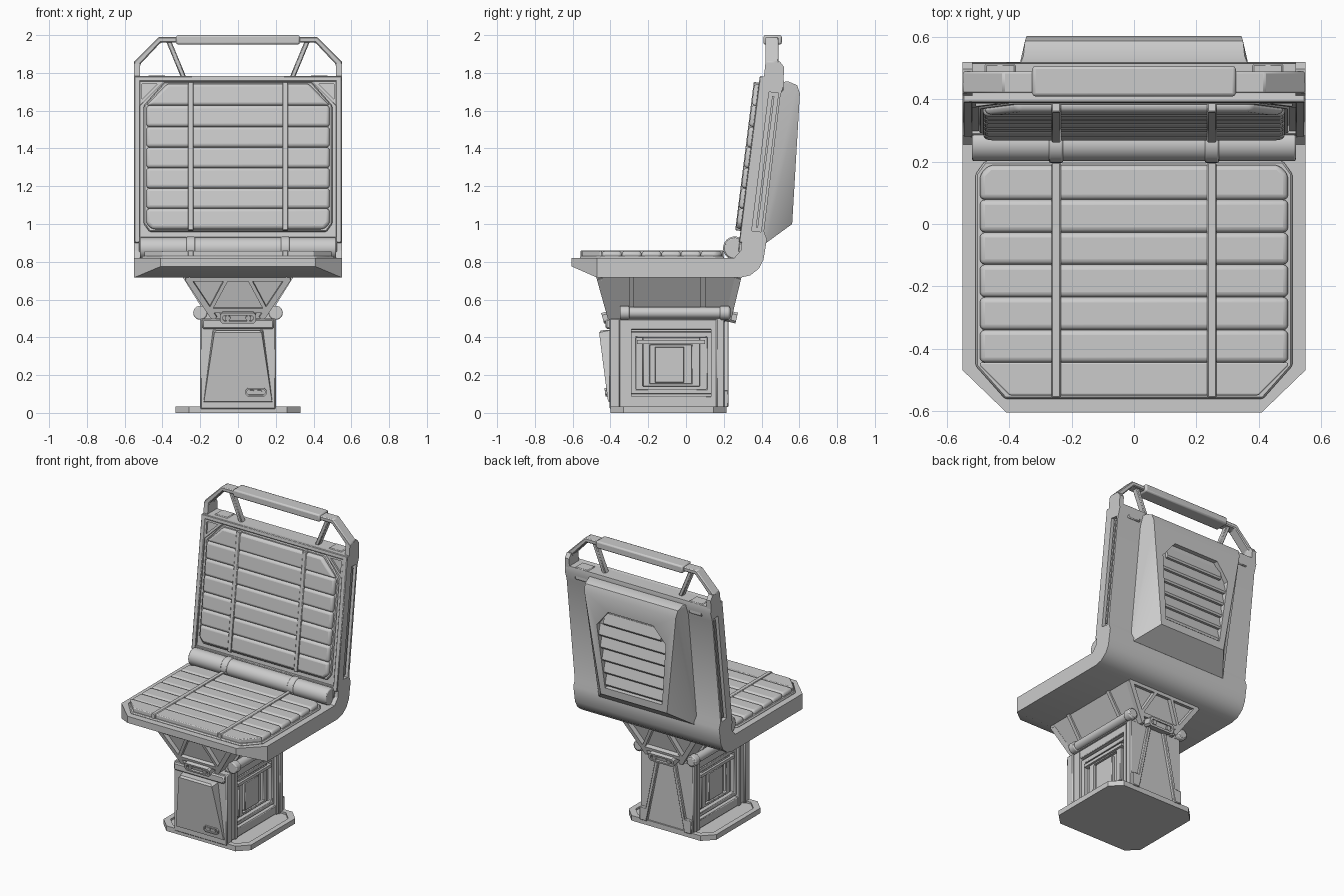
import bpy, bmesh, math
from mathutils import Matrix, Vector

if "Cube" in bpy.data.objects:
    bpy.data.objects.remove(bpy.data.objects["Cube"])


def plane(origin, slope=0.0, rear=False):
    """Local frame: x across, v up the tilted panel, w outward (front or rear)."""
    v = Vector((0, slope, 1)).normalized()
    x = Vector((-1 if rear else 1, 0, 0))
    w = x.cross(v)
    m = Matrix((x, v, w)).transposed().to_4x4()
    m.translation = Vector(origin)
    return m


FLAT = Matrix()
SIDE = Matrix(((0, 0, 1, 0), (1, 0, 0, 0), (0, 1, 0, 0), (0, 0, 0, 1)))  # (y, z, x)
FRONT = plane((0, 0, 0))                      # (x, z, -y)
SEAT = Matrix.Translation((0, 0, 0.815))
BACK = plane((0, 0.302, 0.96), 0.125)
REAR = plane((0, 0.56, 1.0), 0.058, True)


def finish(name, bm, m, bevel=0, seg=1):
    bm.transform(m)
    bmesh.ops.recalc_face_normals(bm, faces=bm.faces)
    me = bpy.data.meshes.new(name)
    bm.to_mesh(me)
    bm.free()
    ob = bpy.data.objects.new(name, me)
    bpy.context.collection.objects.link(ob)
    if bevel:
        b = ob.modifiers.new("bevel", 'BEVEL')
        b.width, b.segments, b.angle_limit = bevel, seg, math.radians(30)
    return ob


def prism(name, pts, c0, c1, m=FLAT, bevel=0, seg=1):
    bm = bmesh.new()
    lo, hi = ([bm.verts.new((a, b, c)) for a, b in pts] for c in (c0, c1))
    bm.faces.new(lo)
    bm.faces.new(hi)
    for i in range(len(pts)):
        j = (i + 1) % len(pts)
        bm.faces.new((lo[i], lo[j], hi[j], hi[i]))
    return finish(name, bm, m, bevel, seg)


def ring(name, outer, inner, c0, c1, m=FLAT, bevel=0):
    bm = bmesh.new()
    L = [[bm.verts.new((a, b, c)) for a, b in p] for p, c in
         ((outer, c0), (outer, c1), (inner, c1), (inner, c0))]
    n = len(outer)
    for k in range(4):
        for i in range(n):
            j = (i + 1) % n
            bm.faces.new((L[k][i], L[k][j], L[(k + 1) % 4][j], L[(k + 1) % 4][i]))
    return finish(name, bm, m, bevel)


def hull(name, pts, m=FLAT, bevel=0):
    bm = bmesh.new()
    for p in pts:
        bm.verts.new(p)
    bmesh.ops.convex_hull(bm, input=bm.verts)
    bmesh.ops.dissolve_limit(bm, angle_limit=0.01, verts=bm.verts, edges=bm.edges)
    return finish(name, bm, m, bevel)


def rect(a0, a1, b0, b1, ch=0):
    if not ch:
        return [(a0, b0), (a1, b0), (a1, b1), (a0, b1)]
    return [(a0 + ch, b0), (a1 - ch, b0), (a1, b0 + ch), (a1, b1 - ch),
            (a1 - ch, b1), (a0 + ch, b1), (a0, b1 - ch), (a0, b0 + ch)]


def bar(name, p, q, width, c0, c1, m, bevel=0):
    p, q = Vector(p), Vector(q)
    n = (q - p).normalized().orthogonal() * width / 2
    return prism(name, [tuple(v) for v in (p + n, q + n, q - n, p - n)], c0, c1, m, bevel)


def rod(name, r, length, centre, axis):
    bm = bmesh.new()
    bmesh.ops.create_cone(bm, cap_ends=True, segments=24, radius1=r, radius2=r, depth=length)
    rot = Matrix.Rotation(math.pi / 2, 4, axis)
    return finish(name, bm, Matrix.Translation(centre) @ rot, 0.006, 2)


def cut(ob, cutter):
    md = ob.modifiers.new("cut", 'BOOLEAN')
    md.operation, md.object, md.solver = 'DIFFERENCE', cutter, 'EXACT'
    bpy.context.view_layer.objects.active = ob
    bpy.ops.object.modifier_apply(modifier=md.name)
    bpy.data.objects.remove(cutter)


def mir(pts):
    return [(s * x, y, z) for x, y, z in pts for s in (1, -1)]


# L-shaped shell, front corners cut off, slots in the sides of the back
shell = prism("seat_shell", [
    (-.605, .82), (-.605, .775), (-.47, .716), (.286, .716), (.34, .728), (.385, .763),
    (.41, .81), (.428, .92), (.413, .96), (.50, 1.68), (.52, 1.74), (.515, 1.78),
    (.405, 1.78), (.29, .86), (.255, .82)], -.55, .55, SIDE)
for s in (1, -1):
    cut(shell, prism("corner_cutter", [(s * .55, -.47), (s * .41, -.605), (s * .41, -.8), (s * .8, -.47)], .6, .95))
    cut(shell, prism("slot_cutter", rect(s * .525, s * .60, .01, .75), -.095, -.045, BACK))
    prism("side_slot_rib", rect(s * .515, s * .542, .03, .73), -.076, -.064, BACK)


# Padded cushions: rows clipped to a chamfered outline, with straps over them
def cushion(name, m, outline, v_edges, thick):
    def half(v):
        for (a, ha), (b, hb) in zip(outline, outline[1:]):
            if v <= b + 1e-6:
                return ha + (hb - ha) * (v - a) / (b - a)
    border = [(h + .014, v) for v, h in outline]
    border[0] = (border[0][0], border[0][1] - .012)
    border[-1] = (border[-1][0], border[-1][1] + .012)
    prism(name + "_base", border + [(-x, v) for x, v in reversed(border)], 0, thick * .4, m, .006)
    for v0, v1 in zip(v_edges, v_edges[1:]):
        vs = [v0] + [v for v, h in outline if v0 + .005 < v < v1 - .005] + [v1]
        side = [(half(v), v) for v in vs]
        prism(name + "_pad", side + [(-x, v) for x, v in reversed(side)], 0, thick, m, .017, 3)
    for s in (1, -1):
        prism(name + "_strap", rect(s * .25 - .015, s * .25 + .015, v_edges[0] - .008, v_edges[-1] + .008),
              0, thick + .004, m, .004)


cushion("seat_cushion", SEAT, [(-.55, .40), (-.455, .495), (.16, .495), (.19, .465)],
        [-.55, -.445, -.34, -.235, -.13, -.027, .078, .19], .042)
cushion("back_cushion", BACK, [(.01, .455), (.04, .485), (.67, .485), (.785, .375)],
        [.01, .12, .228, .337, .447, .556, .67, .785], .038)

# Lumbar roll
rod("lumbar_roll", .056, 1.04, (0, .258, .872), 'Y')
for s in (1, -1):
    rod("lumbar_strap", .062, .045, (s * .25, .258, .872), 'Y')

# Back rim, corner triangles
prism("lower_back_panel", rect(-.525, .525, -.11, -.03), -.01, .012, BACK, .004)
prism("top_rim", rect(-.55, .55, .80, .828), -.02, .014, BACK, .004)
for s in (1, -1):
    prism("side_rim", rect(s * .518, s * .55, -.06, .828), -.02, .014, BACK, .004)
    ring("corner_gusset", [(s * .39, .80), (s * .52, .80), (s * .52, .67)],
         [(s * .425, .787), (s * .507, .787), (s * .507, .705)], -.01, .012, BACK)

# Top handle frame
half_out = [(.55, 1.76), (.55, 1.86), (.42, 1.99)]
half_in = [(.41, 1.96), (.518, 1.845), (.518, 1.76)]
right = half_out + half_in
arch = [(-x, z) for x, z in half_out] + [(x, z) for x, z in reversed(half_out)] + \
       [(x, z) for x, z in reversed(half_in)] + [(-x, z) for x, z in half_in]
prism("handle_frame", arch, -.49, -.42, FRONT, .006)
prism("handle_grip", rect(-.327, .327, 1.95, 2.0), -.507, -.41, FRONT, .01, 2)
for s in (1, -1):
    bar("handle_strut", (s * .285, 1.77), (s * .37, 1.975), .026, -.475, -.435, FRONT, .005)
    hull("handle_post", [(s * x, y, z) for x in (.518, .55) for y, z in
                         ((.41, 1.75), (.42, 1.85), (.515, 1.75), (.52, 1.83), (.497, 1.86))])
    prism("shoulder_block", rect(s * .38, s * .48, 1.70, 1.785), -.515, -.43, FRONT, .006)

# Rear housing with louvred recess
housing = hull("rear_housing", mir([(.37, .40, .90), (.36, .425, .90), (.37, .50, 1.75), (.355, .54, 1.755),
                                    (.35, .588, 1.735), (.345, .603, 1.69), (.25, .562, 1.0)]))
cut(housing, prism("louvre_cutter", [(-.215, .05), (.215, .05), (.26, .48), (.17, .59), (-.17, .59), (-.26, .48)],
                   -.03, .1, REAR))
for i in range(6):
    v = .06 + i * .085
    h = .212 + .105 * v - max(0, v + .08 - .48) * .55
    hull("louvre", [(s * h, a, b) for s in (1, -1) for a, b in
                    ((v, -.035), (v, -.012), (v + .012, -.006), (v + .078, -.027), (v + .078, -.035))], REAR)

# Base plate
prism("base_plate", rect(-.33, .33, -.40, .215, .07), 0, .022)
ring("base_rim", rect(-.33, .33, -.40, .215, .07), rect(-.295, .295, -.365, .18, .06), .015, .035)

# Pedestal column
prism("column_core", rect(-.15, .15, -.38, .18), .02, .5)
prism("column_front", rect(-.2, .2, .02, .5), .35, .405, FRONT, .006)
prism("column_rear", rect(-.2, .2, .02, .5), -.205, -.16, FRONT, .006)
for s in (1, -1):
    for name, o, i, depth in (
            ("column_side_frame", (-.355, .17, .03, .495), (-.31, .155, .09, .44), .192),
            ("column_inner_frame", (-.295, .14, .10, .43), (-.265, .11, .125, .40), .18),
            ("column_window_frame", (-.23, .075, .14, .40), (-.19, .03, .155, .36), .17)):
        ring(name, rect(*o), rect(*i), s * .14, s * depth, SIDE, .004)
    prism("column_hatch", rect(-.165, -.01, .16, .35), s * .14, s * .168, SIDE, .004)
    prism("column_crossbar", rect(-.26, .10, .365, .385), s * .14, s * .185, SIDE)
    for y in (-.30, .145):
        prism("column_side_post", rect(y - .012, y + .012, .03, .48), s * .15, s * .197, SIDE)
    # Rear braces and feet
    bar("rear_brace", (s * .06, .49), (s * .15, .05), .022, -.225, -.19, FRONT, .003)
    prism("rear_foot", rect(s * .14, s * .195, .03, .12), -.225, -.19, FRONT, .004)

# Front cover wedge and its latch
hull("front_cover", mir([(.185, -.39, .055), (.18, -.413, .06), (.135, -.39, .44), (.125, -.46, .425),
                         (.11, -.45, .437)]))
prism("front_head", rect(-.19, .19, .445, .497), .39, .425, FRONT, .008)
LATCH = plane((0, -.419, .11), -.13)
ring("latch", rect(.04, .15, -.022, .022, .012), rect(.048, .142, -.014, .014, .008), -.02, .01, LATCH)
for x in (.072, .112):
    prism("latch_button", rect(x - .014, x + .014, -.01, .01, .005), -.02, .006, LATCH)

# Tapered bracket under the seat
hull("bracket_core", mir([(.265, -.445, .72), (.265, .262, .72), (.10, -.385, .48), (.10, .205, .48)]))
for s in (1, -1):
    hull("bracket_side", [(s * x, y, z) for x, y0, y1, z in ((.28, -.47, .286, .717), (.26, -.47, .286, .717),
                          (.13, -.41, .232, .49), (.11, -.41, .232, .49)) for y in (y0, y1)])
    for y in (-.29, .09):
        hull("bracket_rib", [(s * x, y + d, z) for x, z in ((.292, .717), (.26, .717), (.15, .49), (.11, .49))
                             for d in (-.012, .012)])
    rod("pivot_tube", .030, .58, (s * .2, -.055, .53), 'X')
    for y in (-.325, .205):
        rod("pivot_collar", .037, .05, (s * .2, y, .53), 'X')
    bar("pivot_arm", (s * .11, .515), (s * .2, .515), .04, -.2, .34, FRONT)
for m in (plane((0, -.41, .5), -.28), plane((0, .237, .5), .24, True)):
    for s in (1, -1):
        bar("bracket_edge", (s * .125, 0), (s * .268, .222), .03, -.03, .004, m)
        bar("bracket_diagonal", (s * .145, .05), (s * .06, .215), .02, -.03, .004, m)
    prism("bracket_top_bar", rect(-.275, .275, .205, .225), -.03, .004, m)
    prism("bracket_low_bar", rect(-.155, .155, .03, .055), -.03, .004, m)
    ring("hinge_plate", rect(-.095, .095, -.02, .038, .012), rect(-.08, .08, -.007, .025, .008), -.04, .03, m)
    prism("hinge_block", rect(-.085, .085, -.015, .033), -.04, .018, m)
    for s in (1, -1):
        prism("hinge_bolt", [(s * .055 + .015 * math.cos(k * math.pi / 6), .009 + .015 * math.sin(k * math.pi / 6))
                             for k in range(12)], 0, .03, m)

# Smooth shading with hard edges kept
for ob in bpy.context.scene.objects:
    ob.select_set(True)
    bpy.context.view_layer.objects.active = ob
bpy.ops.object.shade_smooth_by_angle(angle=math.radians(32))
